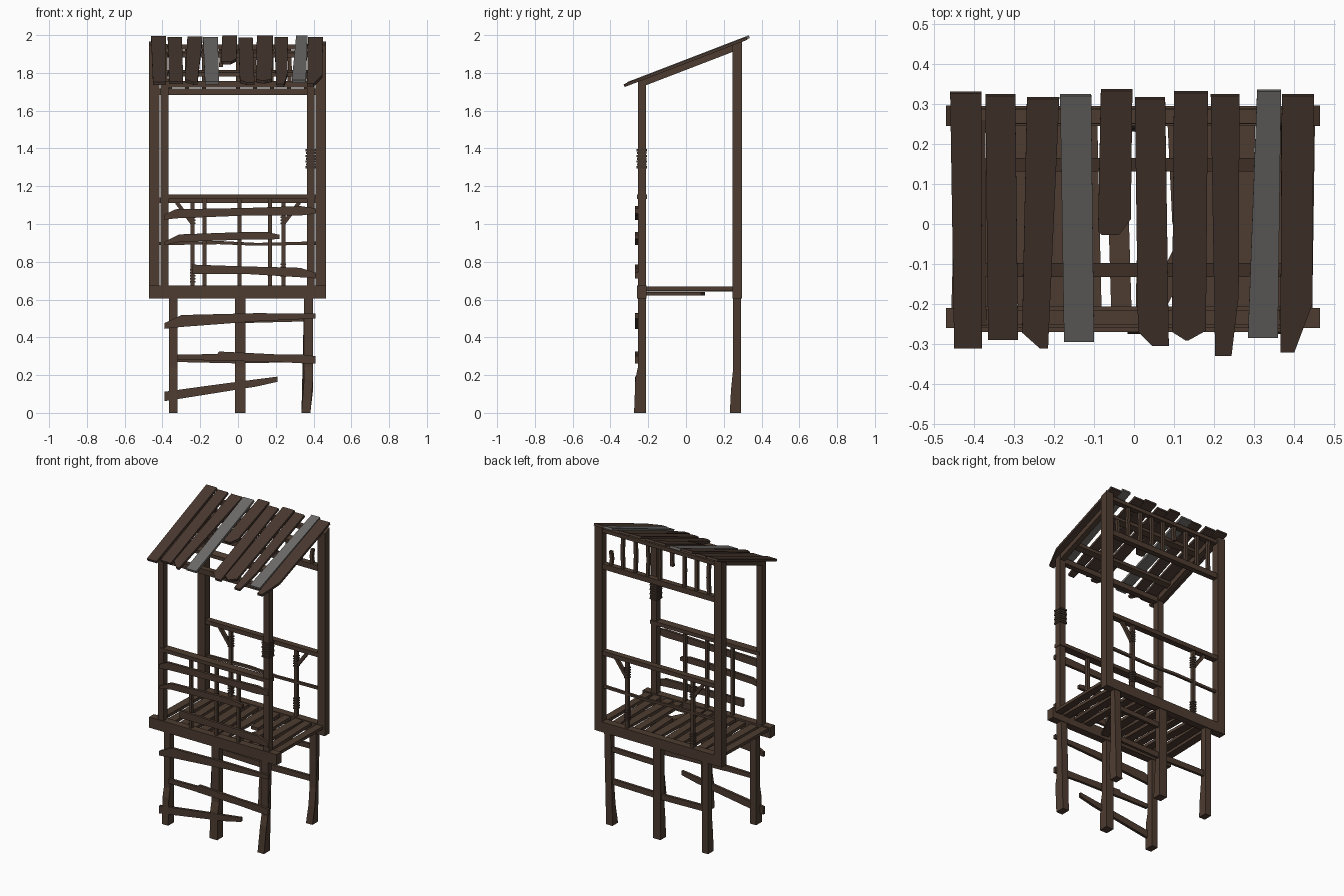
import bpy, bmesh, math, random
from mathutils import Vector
random.seed(4)


def material(name, rgb):
    m = bpy.data.materials.new(name)
    m.diffuse_color = (*rgb, 1)
    return m


WOOD = material("brown wood", (0.075, 0.045, 0.030))
ROOF = material("dark roof wood", (0.066, 0.040, 0.029))
GREY = material("weathered grey wood", (0.150, 0.145, 0.138))
ROPE = material("rope", (0.055, 0.036, 0.026))


def prism(name, outline, to_a, to_b, mat):
    """Solid between two copies of a 2D outline, placed by two mapping functions."""
    bm = bmesh.new()
    a = [bm.verts.new(to_a(*p)) for p in outline]
    b = [bm.verts.new(to_b(*p)) for p in outline]
    n = len(outline)
    bm.faces.new(a)
    bm.faces.new(b[::-1])
    for i in range(n):
        j = (i + 1) % n
        bm.faces.new((a[i], b[i], b[j], a[j]))
    bmesh.ops.recalc_face_normals(bm, faces=bm.faces)
    me = bpy.data.meshes.new(name)
    bm.to_mesh(me)
    bm.free()
    me.materials.append(mat)
    ob = bpy.data.objects.new(name, me)
    bpy.context.collection.objects.link(ob)
    return ob


def xz(name, outline, y0, y1, mat=WOOD):
    return prism(name, outline, lambda x, z: (x, y0, z), lambda x, z: (x, y1, z), mat)


def yz(name, outline, x0, x1, mat=WOOD):
    return prism(name, outline, lambda y, z: (x0, y, z), lambda y, z: (x1, y, z), mat)


def box(name, x0, x1, y0, y1, z0, z1, mat=WOOD):
    return xz(name, [(x0, z0), (x1, z0), (x1, z1), (x0, z1)], y0, y1, mat)


def bar(name, p, q, w, y0, y1, mat=WOOD):
    """Slanted bar between two (x, z) points."""
    p, q = Vector(p), Vector(q)
    d = (q - p).normalized()
    s = Vector((-d.y, d.x)) * w / 2
    return xz(name, [p - s, q - s, q + s, p + s], y0, y1, mat)


def roof_z(y):
    return 2.0 + 0.385 * (y - 0.335)


# Floor beams and posts
box("front_floor_beam", -0.47, 0.465, -0.26, -0.21, 0.605, 0.675)
box("rear_floor_beam", -0.47, 0.465, 0.245, 0.295, 0.605, 0.672)
for side, x0 in (("left", -0.47), ("right", 0.41)):
    yz(side + "_rear_post", [(0.245, 0.606), (0.297, 0.606), (0.297, roof_z(0.297) - 0.018),
                             (0.245, roof_z(0.245) - 0.018)], x0, x0 + 0.055)
for side, x0 in (("left", -0.41), ("right", 0.364)):
    yz(side + "_front_post", [(-0.255, 0.67), (-0.213, 0.67), (-0.213, roof_z(-0.213) - 0.018),
                              (-0.255, roof_z(-0.255) - 0.018)], x0, x0 + 0.042)

# Bent legs under the floor
for i, (x0, x1) in enumerate(((-0.365, -0.32), (-0.016, 0.04), (0.35, 0.397))):
    leg = [(-0.213, 0.61), (-0.213, 0.0), (-0.275, 0.0), (-0.268, 0.18), (-0.255, 0.24), (-0.255, 0.61)]
    a = yz(f"front_leg_{i}", leg, x0, x1)
    leg = [(0.29, 0.61), (0.29, 0.0), (0.232, 0.0), (0.238, 0.12), (0.25, 0.24), (0.25, 0.61)]
    b = yz(f"rear_leg_{i}", leg, x0, x1)
    for ob in (a, b):
        for v in ob.data.vertices:
            if v.co.z < 0.01 and i == 2:
                v.co.x -= 0.014

# Cross rails between the rear legs
xz("rear_leg_rail", [(-0.35, 0.27), (0.0, 0.262), (0.38, 0.27), (0.38, 0.305), (0.0, 0.3), (-0.35, 0.308)],
   0.262, 0.28)
xz("rear_leg_upper_rail", [(0.0, 0.475), (0.38, 0.485), (0.38, 0.515), (0.0, 0.51)], 0.262, 0.28)

# Crooked boards nailed across the front: (x, bottom, top) stations
boards = [
    [(-0.39, 1.022, 1.05), (-0.33, 1.03, 1.078), (0.05, 1.045, 1.085), (0.33, 1.045, 1.095), (0.41, 1.055, 1.083)],
    [(-0.39, 0.888, 0.905), (-0.31, 0.905, 0.945), (0.05, 0.918, 0.958), (0.15, 0.918, 0.958), (0.22, 0.92, 0.943)],
    [(-0.24, 0.735, 0.785), (0.05, 0.735, 0.775), (0.33, 0.718, 0.768), (0.41, 0.712, 0.742)],
    [(-0.39, 0.445, 0.475), (-0.30, 0.455, 0.518), (0.1, 0.485, 0.528), (0.41, 0.5, 0.525)],
    [(-0.32, 0.28, 0.308), (-0.11, 0.278, 0.312), (-0.1, 0.276, 0.325), (0.2, 0.27, 0.31), (0.35, 0.262, 0.308),
     (0.41, 0.262, 0.3)],
    [(-0.39, 0.062, 0.112), (-0.15, 0.1, 0.145), (0.1, 0.14, 0.178), (0.21, 0.165, 0.192)],
]
for i, st in enumerate(boards):
    outline = [(x, b) for x, b, t in st] + [(x, t) for x, b, t in reversed(st)]
    xz(f"front_board_{i}", outline, -0.27, -0.252)

# Front railing
box("front_rail", -0.39, 0.41, -0.26, -0.207, 1.132, 1.156)
for i, x in enumerate((-0.178, 0.008, 0.17)):
    box(f"front_baluster_{i}", x - 0.01, x + 0.01, -0.245, -0.225, 0.67, 1.135)

# Rear railing with braces and rope ties
box("rear_rail", -0.42, 0.415, 0.25, 0.29, 1.112, 1.14)
xz("rear_mid_rail", [(-0.42, 0.888), (-0.1, 0.893), (0.1, 0.885), (0.415, 0.89), (0.415, 0.908), (0.1, 0.9),
                     (-0.1, 0.91), (-0.42, 0.904)], 0.262, 0.278)
for s, side in ((-1, "left"), (1, "right")):
    x = 0.24 * s
    box(side + "_rear_baluster", x - 0.011, x + 0.011, 0.258, 0.282, 0.665, 1.115)
    bar(side + "_rear_brace", (0.325 * s, 1.115), (x, 1.0), 0.02, 0.26, 0.28)
    for k in range(5):
        z = (0.69 if s < 0 else 0.72) + 0.016 * k
        box(f"{side}_baluster_tie_{k}", x - 0.015, x + 0.015, 0.254, 0.286, z, z + 0.008, ROPE)
        z = 1.0 + 0.016 * k
        box(f"{side}_upper_tie_{k}", x - 0.014, x + 0.014, 0.255, 0.285, z, z + 0.008, ROPE)

# Rope coil on the right front post
for k in range(7):
    z = 1.295 + 0.015 * k
    o = 0.002 * (k % 2)
    box(f"rope_coil_{k}", 0.357 + o, 0.411 - o, -0.262 + o, -0.206 - o, z, z + 0.011, ROPE)

# Floor planks, slightly crooked, one broken short
for i in range(12):
    x = -0.425 + 0.0773 * i
    w = random.uniform(0.024, 0.031)
    t = random.uniform(-0.008, 0.008)
    y0 = 0.0 if i == 7 else -0.212
    z = random.choice((0.643, 0.648))
    out = [(x - w + t, y0), (x + w + t, y0 - 0.002), (x + w - t, 0.247), (x - w - t, 0.247)]
    prism(f"floor_plank_{i}", out, lambda a, b: (a, b, z), lambda a, b: (a, b, z + 0.02), WOOD)
prism("loose_floor_plank", [(0.03, -0.2), (0.08, -0.21), (0.23, 0.08), (0.18, 0.1)],
      lambda a, b: (a, b, 0.622), lambda a, b: (a, b, 0.641), WOOD)

# Roof frame: eave beams, sloping rafters, purlins
box("front_eave_beam", -0.37, 0.37, -0.252, -0.216, 1.722, 1.757)
box("rear_cross_beam", -0.42, 0.415, 0.252, 0.288, 1.682, 1.718)
box("rear_ridge_beam", -0.42, 0.415, 0.252, 0.288, 1.925, 1.95)
for side, x0 in (("left", -0.408), ("right", 0.368)):
    yz(side + "_rafter", [(y, roof_z(y) - d) for y, d in ((-0.23, 0.018), (-0.23, 0.055), (0.26, 0.055),
                                                         (0.26, 0.018))], x0, x0 + 0.036)
for i, y in enumerate((-0.115, 0.148)):
    yz(f"purlin_{i}", [(a, roof_z(a) - d) for a, d in ((y - 0.017, 0.017), (y - 0.017, 0.04),
                                                      (y + 0.017, 0.04), (y + 0.017, 0.017))], -0.4, 0.4)

# Short spindles under the rear roof edge, some snapped
for i, (z0, z1) in enumerate(((1.71, 1.94), (1.71, 1.94), (1.71, 1.94), (1.83, 1.94), (1.71, 1.94),
                              (1.71, 1.94), (1.71, 1.94), (1.71, 1.94), (1.71, 1.81))):
    x = -0.36 + 0.09 * i
    k = random.uniform(-0.008, 0.008)
    m = (z0 + z1) / 2
    xz(f"rear_spindle_{i}", [(x - .01, z0), (x + .01, z0), (x + .01 + k, m), (x + .01, z1), (x - .01, z1),
                             (x - .01 + k, m)], 0.26, 0.28)

# Roof planks: bottom x range, bottom y, top x range, top y, then corner cuts (dx, dy) left and right
planks = [
    (-0.45, -0.38, -0.312, -0.46, -0.382, 0.326, 0, 0, 0, 0),
    (-0.365, -0.29, -0.29, -0.372, -0.297, 0.32, 0, 0, 0, 0.005),
    (-0.28, -0.215, -0.312, -0.268, -0.187, 0.313, 0.045, 0.04, 0, 0),
    (-0.175, -0.1, -0.295, -0.185, -0.107, 0.32, 0, 0, 0, 0),
    (-0.09, -0.008, -0.028, -0.083, -0.004, 0.333, 0.01, 0.01, 0.03, 0.04),
    (0.01, 0.087, -0.305, 0.002, 0.078, 0.313, 0.035, 0.035, 0, 0.01),
    (0.095, 0.18, -0.292, 0.1, 0.185, 0.328, 0.035, 0.022, 0.045, 0.025),
    (0.203, 0.262, -0.33, 0.192, 0.264, 0.32, 0, 0, 0.018, 0.15),
    (0.285, 0.36, -0.285, 0.308, 0.368, 0.332, 0, 0, 0, 0.004),
    (0.366, 0.446, -0.322, 0.37, 0.45, 0.32, 0, 0, 0.045, 0.12),
]
for i, (a, b, yb, c, d, yt, lx, ly, rx, ry) in enumerate(planks):
    out = [(a + lx, yb), (b - rx, yb)]
    if ry:
        out.append((b, yb + ry))
    out += [(d, yt), (c, yt)]
    if ly:
        out.append((a, yb + ly))
    h = 0.004 * (i % 2)
    prism(f"roof_plank_{i}", out, lambda x, y: (x, y, roof_z(y) - h),
          lambda x, y: (x, y + 0.005, roof_z(y) - h - 0.015), GREY if i in (3, 8) else ROOF)
